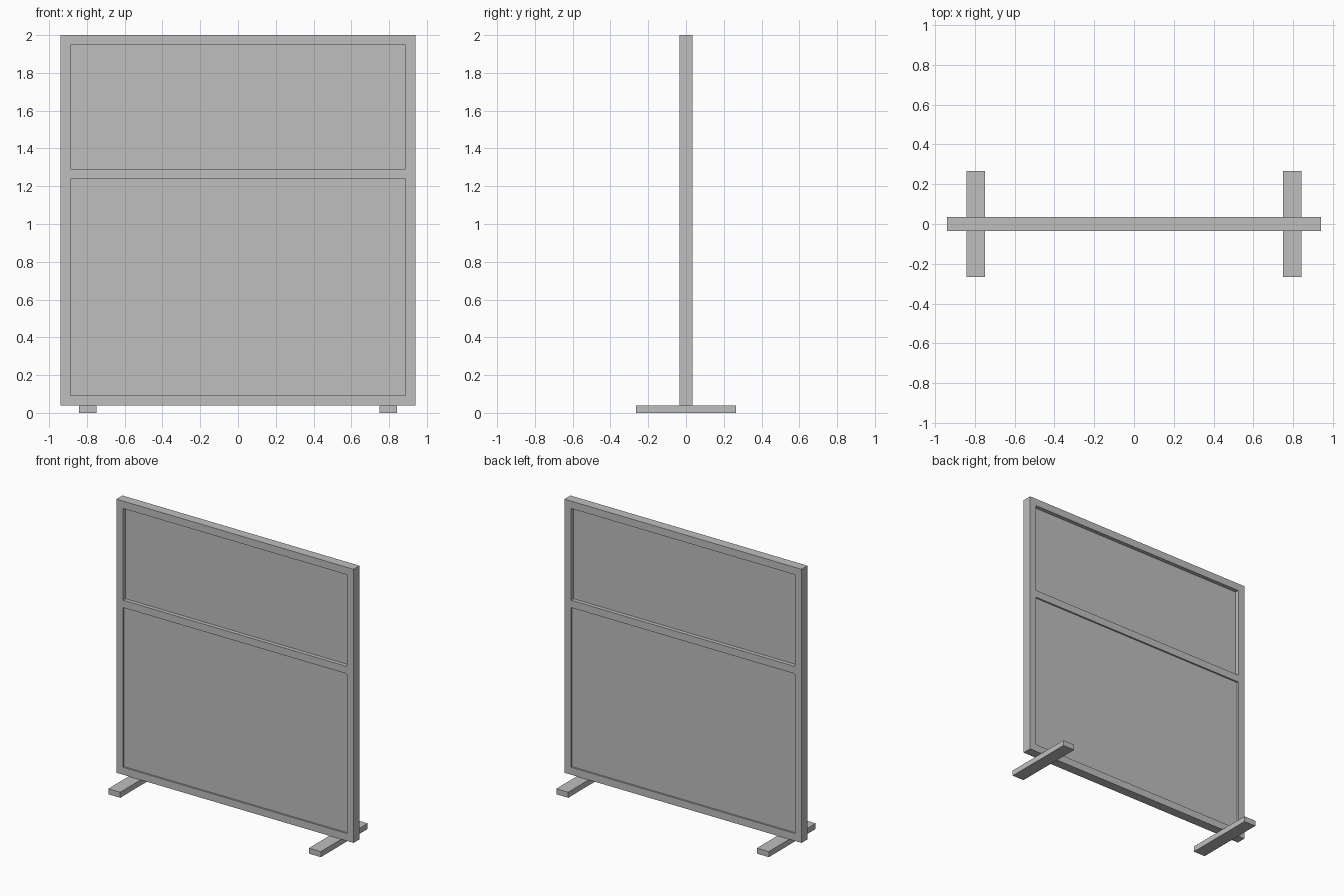
import bpy
import bmesh

cube = bpy.data.objects.get("Cube")
if cube:
    bpy.data.objects.remove(cube, do_unlink=True)

grey = bpy.data.materials.new("light grey")
grey.use_nodes = True
colour = (0.52, 0.52, 0.52, 1)
grey.diffuse_color = colour
grey.node_tree.nodes["Principled BSDF"].inputs["Base Color"].default_value = colour


def finish(bm, name):
    mesh = bpy.data.meshes.new(name)
    bm.to_mesh(mesh)
    bm.free()
    mesh.materials.append(grey)
    obj = bpy.data.objects.new(name, mesh)
    bpy.context.collection.objects.link(obj)
    return obj


def box(name, low, high):
    bm = bmesh.new()
    bmesh.ops.create_cube(bm, size=1)
    for v in bm.verts:
        v.co = [h if c > 0 else l for c, l, h in zip(v.co, low, high)]
    return finish(bm, name)


# Frame: a flat lattice with two openings, given thickness
xs = [-0.94, -0.887, 0.887, 0.94]
zs = [0.04, 0.093, 1.237, 1.29, 1.947, 2.0]
bm = bmesh.new()
grid = [[bm.verts.new((x, 0, z)) for x in xs] for z in zs]
for r in range(len(zs) - 1):
    for c in range(len(xs) - 1):
        if c == 1 and r in (1, 3):
            continue
        bm.faces.new((grid[r][c], grid[r][c + 1], grid[r + 1][c + 1], grid[r + 1][c]))
frame = finish(bm, "frame")
solid = frame.modifiers.new("thickness", "SOLIDIFY")
solid.thickness = 0.068
solid.offset = 0

# Infill panels: thin pane above, thicker board below
for name, half, row in (("upper_pane", 0.006, 3), ("lower_panel", 0.022, 1)):
    box(name, (xs[1], -half, zs[row]), (xs[2], half, zs[row + 1]))

# Feet
for side, x in (("left", 0.795), ("right", -0.795)):
    box(side + "_foot", (x - 0.047, -0.265, 0), (x + 0.047, 0.265, 0.04))
